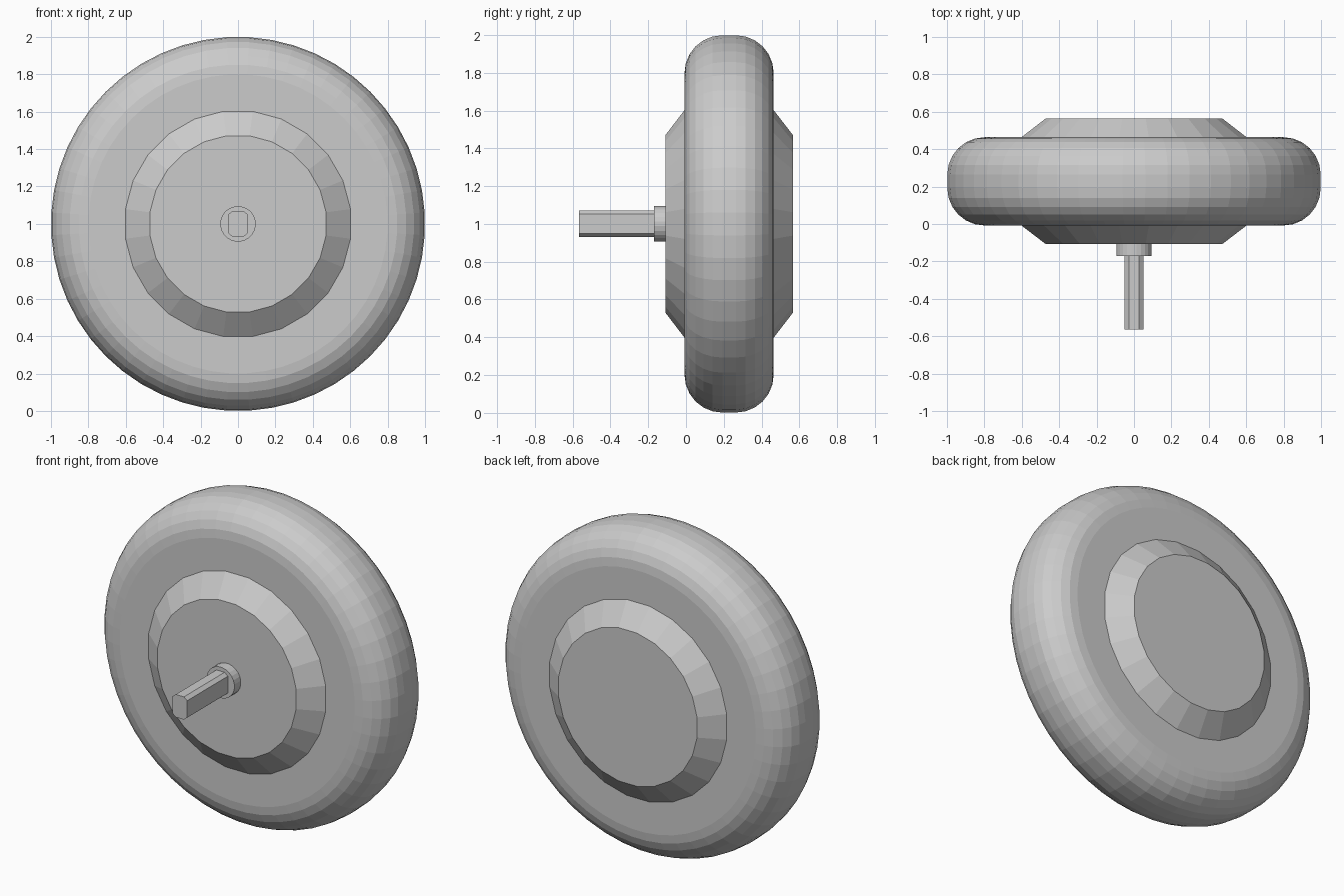
import bpy, bmesh, math

if "Cube" in bpy.data.objects:
    bpy.data.objects.remove(bpy.data.objects["Cube"])

AXLE_Z = 1.0


def finish(name, bm):
    bmesh.ops.recalc_face_normals(bm, faces=bm.faces)
    mesh = bpy.data.meshes.new(name)
    bm.to_mesh(mesh)
    bm.free()
    obj = bpy.data.objects.new(name, mesh)
    obj.location.z = AXLE_Z
    bpy.context.collection.objects.link(obj)
    return obj


def loft(name, rings, closed=False):
    """Skin rings of (x, y, z) points; cap the ends unless closed."""
    bm = bmesh.new()
    loops = [[bm.verts.new(p) for p in ring] for ring in rings]
    pairs = list(zip(loops, loops[1:]))
    if closed:
        pairs.append((loops[-1], loops[0]))
    else:
        bm.faces.new(loops[0])
        bm.faces.new(loops[-1])
    n = len(loops[0])
    for a, b in pairs:
        for i in range(n):
            j = (i + 1) % n
            bm.faces.new((a[i], a[j], b[j], b[i]))
    return finish(name, bm)


def revolve(name, profile, sides, closed=False):
    """Turn a (y, radius) profile around the axle."""
    def ring(y, r):
        return [(r * math.cos(a), y, r * math.sin(a))
                for a in (2 * math.pi * (i + 0.5) / sides for i in range(sides))]
    return loft(name, [ring(y, r) for y, r in profile], closed)


# Tyre: flat side walls with rounded shoulders
front, back, corner = -0.008, 0.464, 0.2
profile = [(front, 0.58)]
for centre_y, start in ((front + corner, 180), (back - corner, 90)):
    for k in range(7):
        a = math.radians(start - 15 * k)
        profile.append((centre_y + corner * math.cos(a),
                        1 - corner + corner * math.sin(a)))
profile.append((back, 0.58))
revolve("tyre", profile, 52, closed=True)

# Hub: bevelled disc standing proud on both sides
revolve("hub", [(-0.108, 0.475), (-0.008, 0.607),
                (0.464, 0.607), (0.565, 0.475)], 24)

# Collar around the axle
revolve("axle_collar", [(-0.17, 0.095), (-0.10, 0.095)], 24)

# Axle: flat-sided shaft with chamfered corners
section = [(0.05, -0.052), (0.05, 0.052), (0.028, 0.07), (-0.028, 0.07),
           (-0.05, 0.052), (-0.05, -0.052), (-0.028, -0.07), (0.028, -0.07)]
loft("axle", [[(x, y, z) for x, z in section] for y in (-0.565, -0.15)])
